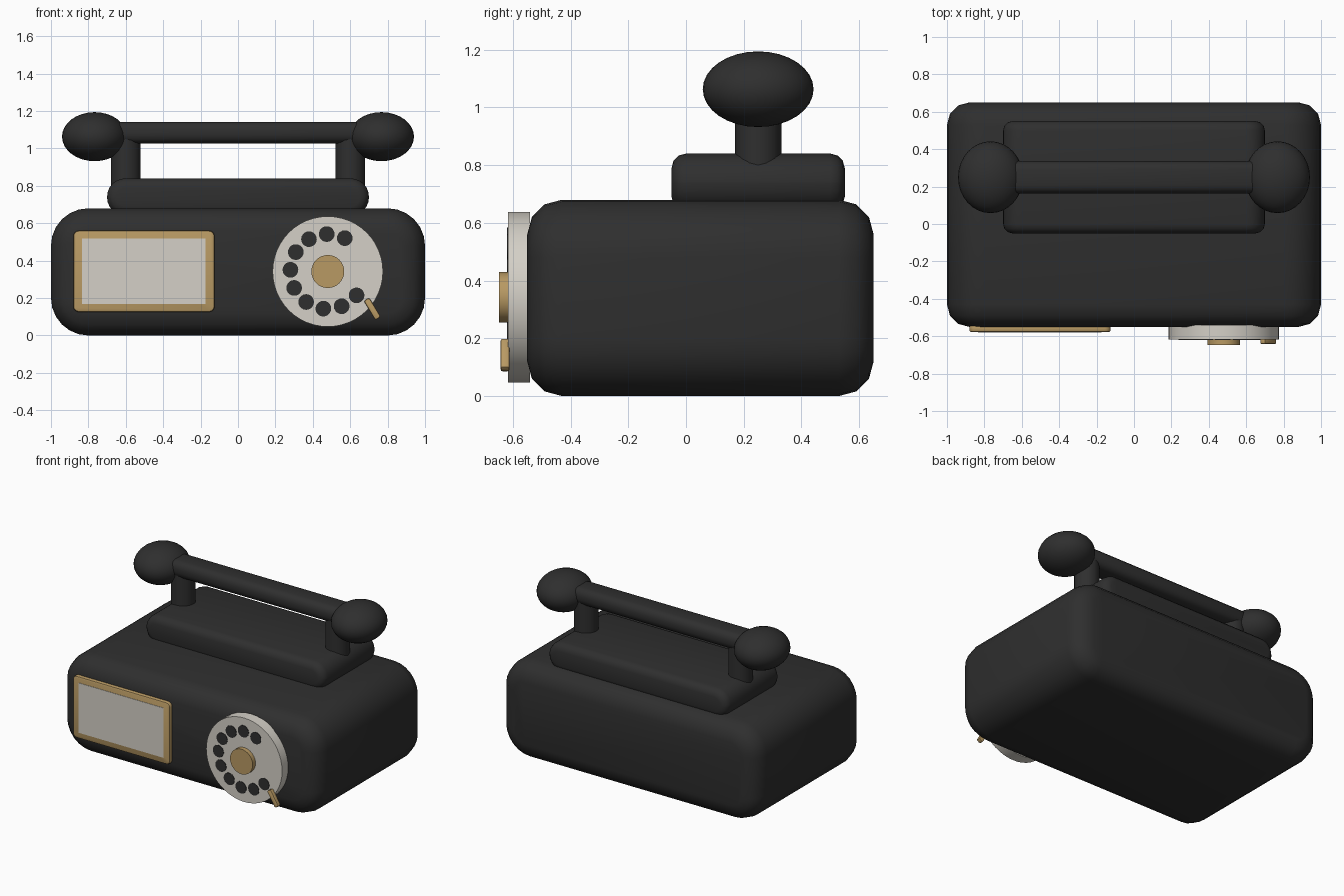
import bpy, bmesh, math

if "Cube" in bpy.data.objects:
    bpy.data.objects.remove(bpy.data.objects["Cube"])


def material(name, rgb):
    m = bpy.data.materials.new(name)
    m.diffuse_color = (*rgb, 1)
    m.use_nodes = True
    m.node_tree.nodes["Principled BSDF"].inputs["Base Color"].default_value = m.diffuse_color
    return m


BLACK = material("black", (0.028, 0.028, 0.028))
CREAM = material("cream", (0.66, 0.63, 0.57))
GOLD = material("gold", (0.48, 0.32, 0.125))


def finish(ob, name, mat, angle=40):
    ob.name = name
    ob.data.materials.append(mat)
    bpy.ops.object.select_all(action='DESELECT')
    ob.select_set(True)
    bpy.context.view_layer.objects.active = ob
    bpy.ops.object.shade_smooth_by_angle(angle=math.radians(angle))
    return ob


def rounded_block(name, size, loc, mat, r, b, corner=6, rim=3, rot=(0, 0, 0)):
    """Rounded rectangle in xz (radius r), run along y, with rounded rims (radius b)."""
    w, d, h = (s / 2 for s in size)
    steps = [math.radians(90 * i / rim) for i in range(rim + 1)]
    front = [(b * (1 - math.sin(t)), -d + b * (1 - math.cos(t))) for t in steps]
    sections = front + [(inset, -y) for inset, y in reversed(front)]
    bm = bmesh.new()
    rings = []
    for inset, y in sections:
        rad = max(r - inset, 0.004)
        ring = []
        for q, (sx, sz) in enumerate(((1, 1), (-1, 1), (-1, -1), (1, -1))):
            cx, cz = sx * (w - inset - rad), sz * (h - inset - rad)
            for i in range(corner + 1):
                a = math.radians(90 * (q + i / corner))
                ring.append(bm.verts.new((cx + rad * math.cos(a), y, cz + rad * math.sin(a))))
        rings.append(ring)
    n = len(rings[0])
    for lo, hi in zip(rings, rings[1:]):
        for i in range(n):
            bm.faces.new((lo[i], lo[(i + 1) % n], hi[(i + 1) % n], hi[i]))
    bm.faces.new(rings[0])
    bm.faces.new(rings[-1])
    bmesh.ops.recalc_face_normals(bm, faces=bm.faces)
    me = bpy.data.meshes.new(name)
    bm.to_mesh(me)
    bm.free()
    ob = bpy.data.objects.new(name, me)
    bpy.context.collection.objects.link(ob)
    ob.location, ob.rotation_euler = loc, rot
    return finish(ob, name, mat)


def disc(name, x, z, radius, y_back, y_front, mat, sides):
    """Cylinder facing the front."""
    bpy.ops.mesh.primitive_cylinder_add(
        vertices=sides, radius=radius, depth=y_back - y_front,
        location=(x, (y_back + y_front) / 2, z), rotation=(math.pi / 2, 0, 0))
    return finish(bpy.context.object, name, mat)


# Body and cradle base
rounded_block("body", (2, 1.2, 0.68), (0, 0.05, 0.34), BLACK, 0.2, 0.12)
rounded_block("cradle_base", (1.4, 0.6, 0.2), (0, 0.25, 0.74), BLACK, 0.098, 0.05)

# Cradle posts and receiver
for side, sx in (("left", -1), ("right", 1)):
    bpy.ops.mesh.primitive_cylinder_add(vertices=16, radius=0.08, depth=0.3,
                                        location=(sx * 0.6, 0.25, 0.93))
    finish(bpy.context.object, side + "_cradle_post", BLACK)
    bpy.ops.mesh.primitive_uv_sphere_add(segments=32, ring_count=16, radius=1,
                                         location=(sx * 0.767, 0.25, 1.063))
    knob = bpy.context.object
    knob.scale = (0.174, 0.192, 0.131)
    finish(knob, side + "_receiver_end", BLACK)
rounded_block("receiver_handle", (0.172, 1.3, 0.115), (0, 0.25, 1.085), BLACK,
              0.045, 0.02, corner=3, rot=(0, 0, math.pi / 2))

# Framed panel
rounded_block("panel_frame", (0.755, 0.035, 0.435), (-0.503, -0.56, 0.343), GOLD,
              0.03, 0.01, corner=4, rim=2)
bpy.ops.mesh.primitive_cube_add(size=1, location=(-0.503, -0.577, 0.343))
plate = bpy.context.object
plate.scale = (0.66, 0.006, 0.35)
finish(plate, "panel_face", CREAM)

# Rotary dial with finger holes, hub and finger stop
DX, DZ = 0.48, 0.342
disc("dial", DX, DZ, 0.295, -0.54, -0.617, CREAM, 48)
disc("dial_hub", DX, DZ, 0.088, -0.6, -0.648, GOLD, 32)
for i in range(10):
    a = math.radians(63 + 28.6 * i)
    disc(f"finger_hole_{i + 1}", DX + 0.2 * math.cos(a), DZ + 0.2 * math.sin(a),
         0.042, -0.613, -0.62, BLACK, 20)
rounded_block("finger_stop", (0.034, 0.03, 0.12), (0.718, -0.627, 0.142), GOLD,
              0.01, 0.006, corner=2, rim=2, rot=(0, math.radians(-31), 0))
